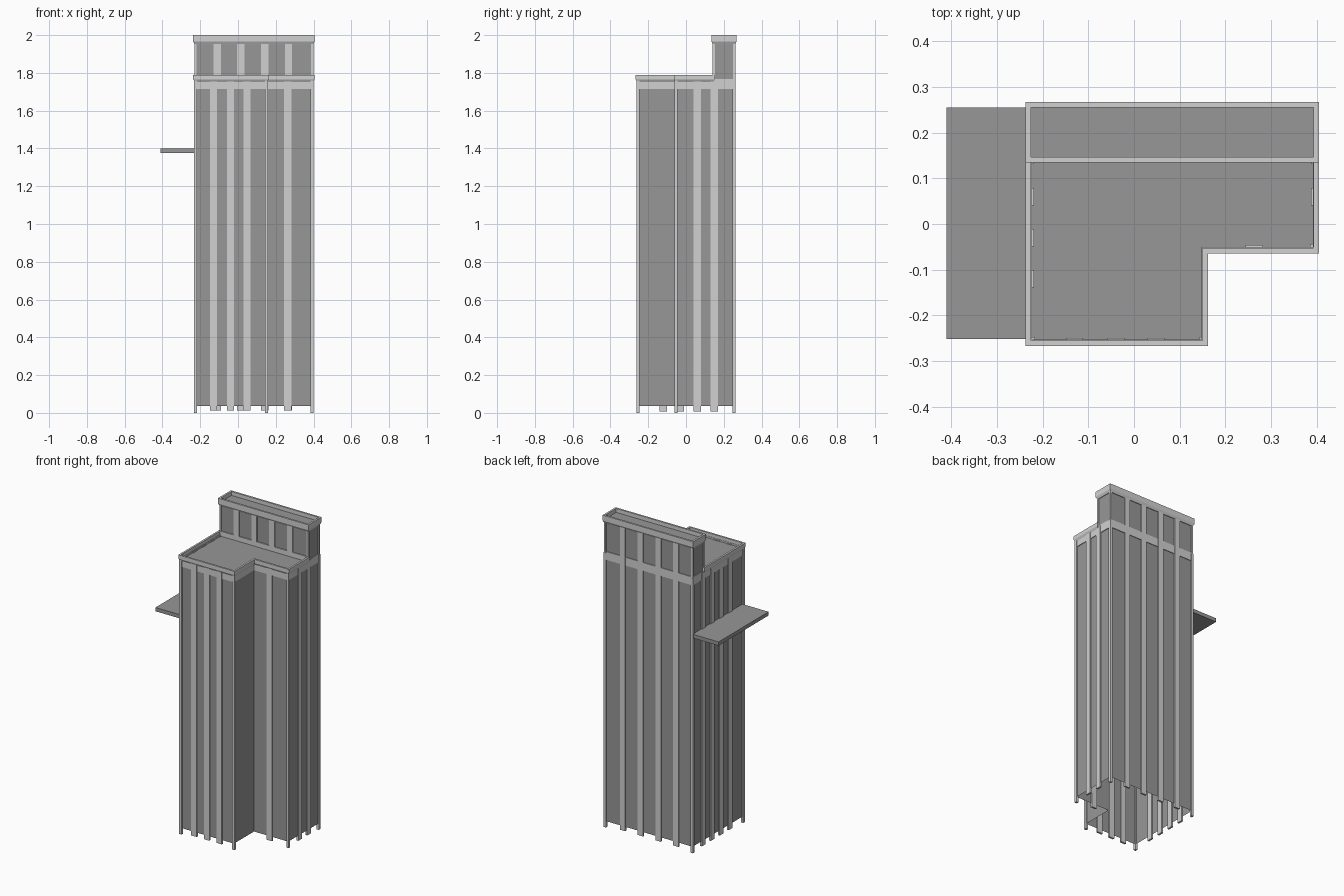
import bpy
import bmesh

cube = bpy.data.objects.get("Cube")
if cube:
    bpy.data.objects.remove(cube, do_unlink=True)


def material(name, value):
    mat = bpy.data.materials.new(name)
    mat.use_nodes = True
    colour = (value, value, value, 1)
    mat.diffuse_color = colour
    mat.node_tree.nodes["Principled BSDF"].inputs["Base Color"].default_value = colour
    return mat


DARK = material("dark grey panel", 0.31)
LIGHT = material("light grey trim", 0.64)

# Building outline, counter-clockwise, with the notched front corner
LEFT, RIGHT, FRONT, BACK = -0.225, 0.393, -0.255, 0.255
NOTCH_X, NOTCH_Y, TOWER_Y = 0.15, -0.052, 0.147
ROOF_Z, TOP_Z, WALL_Z = 1.758, 1.975, 0.037


def notched(back):
    return [(LEFT, FRONT), (NOTCH_X, FRONT), (NOTCH_X, NOTCH_Y),
            (RIGHT, NOTCH_Y), (RIGHT, back), (LEFT, back)]


MAIN = notched(BACK)
TOWER = [(LEFT, TOWER_Y), (RIGHT, TOWER_Y), (RIGHT, BACK), (LEFT, BACK)]


def finish(name, bm, mat):
    bmesh.ops.recalc_face_normals(bm, faces=bm.faces)
    mesh = bpy.data.meshes.new(name)
    bm.to_mesh(mesh)
    bm.free()
    mesh.materials.append(mat)
    obj = bpy.data.objects.new(name, mesh)
    bpy.context.collection.objects.link(obj)
    return obj


def offset(outline, d):
    """Move a right-angled outline outwards by d."""
    result = []
    for i, (x, y) in enumerate(outline):
        px, py = outline[i - 1]
        nx, ny = outline[(i + 1) % len(outline)]
        sign = lambda v: (v > 1e-6) - (v < -1e-6)
        result.append((x + d * (sign(y - py) + sign(ny - y)),
                       y - d * (sign(x - px) + sign(nx - x))))
    return result


def shell(name, outline, z0, z1, mat):
    """Walls with a roof and an open underside."""
    bm = bmesh.new()
    low = [bm.verts.new((x, y, z0)) for x, y in outline]
    high = [bm.verts.new((x, y, z1)) for x, y in outline]
    for i in range(len(low)):
        bm.faces.new((low[i - 1], low[i], high[i], high[i - 1]))
    bm.faces.new(high)
    return finish(name, bm, mat)


def ring(name, outline, profile, mat):
    """Sweep a closed (offset, z) profile around the outline."""
    bm = bmesh.new()
    loops = [[bm.verts.new((x, y, z)) for x, y in offset(outline, d)] for d, z in profile]
    for a in range(len(loops)):
        p, q = loops[a - 1], loops[a]
        for i in range(len(p)):
            bm.faces.new((p[i - 1], p[i], q[i], q[i - 1]))
    return finish(name, bm, mat)


def box(name, x0, x1, y0, y1, z0, z1, mat):
    bm = bmesh.new()
    bmesh.ops.create_cube(bm, size=1)
    for v in bm.verts:
        v.co = (x1 if v.co.x > 0 else x0, y1 if v.co.y > 0 else y0, z1 if v.co.z > 0 else z0)
    return finish(name, bm, mat)


def strip(name, x, y, hx, hy, z0, z1):
    box(name, x - hx, x + hx, y - hy, y + hy, z0, z1, LIGHT)


# Walls and roofs
shell("main_walls", MAIN, WALL_Z, ROOF_Z, DARK)
shell("tower_walls", TOWER, ROOF_Z, TOP_Z, DARK)

# Flat band below the roof line
ring("upper_band", MAIN, [(0.004, 1.715), (0.004, 1.768), (-0.002, 1.768), (-0.002, 1.715)], LIGHT)


# Overhanging cornices with a sloped underside
def cornice(name, outline, z0, z1, z2):
    ring(name, outline, [(0.004, z0), (0.012, z1), (0.012, z2), (0, z2), (0, z0)], LIGHT)


cornice("main_cornice", notched(TOWER_Y - 0.006), 1.752, 1.766, 1.79)
cornice("tower_cornice", TOWER, 1.95, 1.965, 2.0)

# Pilasters, running below the walls as short feet
HALF, DEEP, CAP = 0.019, 0.006, 1.762
for x in (-0.13, -0.04, 0.048):
    strip("front_pilaster", x, FRONT, HALF, DEEP, 0.012, CAP)
strip("notch_pilaster", 0.263, NOTCH_Y, HALF, DEEP, 0.012, CAP)
for x in (-0.11, 0.015, 0.142, 0.268):
    strip("back_pilaster", x, BACK, HALF, DEEP, 0.012, 1.96)
    strip("tower_front_pilaster", x, TOWER_Y, HALF, DEEP, ROOF_Z, 1.96)
for y in (-0.12, -0.03, 0.06, 0.15):
    strip("left_end_pilaster", LEFT, y, DEEP, HALF, 0.008, CAP)
for y in (0.06, 0.15):
    strip("right_end_pilaster", RIGHT, y, DEEP, HALF, 0.008, CAP)

# Corner posts, leaving the inner notch corner bare
for x, y in MAIN:
    if (x, y) != (NOTCH_X, NOTCH_Y):
        strip("corner_post", x, y, 0.008, 0.008, 0, CAP)
for x, y in TOWER:
    strip("tower_corner_post", x, y, 0.006, 0.006, ROOF_Z, 1.96)

# Side ledge
box("side_ledge", -0.41, LEFT, -0.251, BACK, 1.376, 1.4, DARK)
